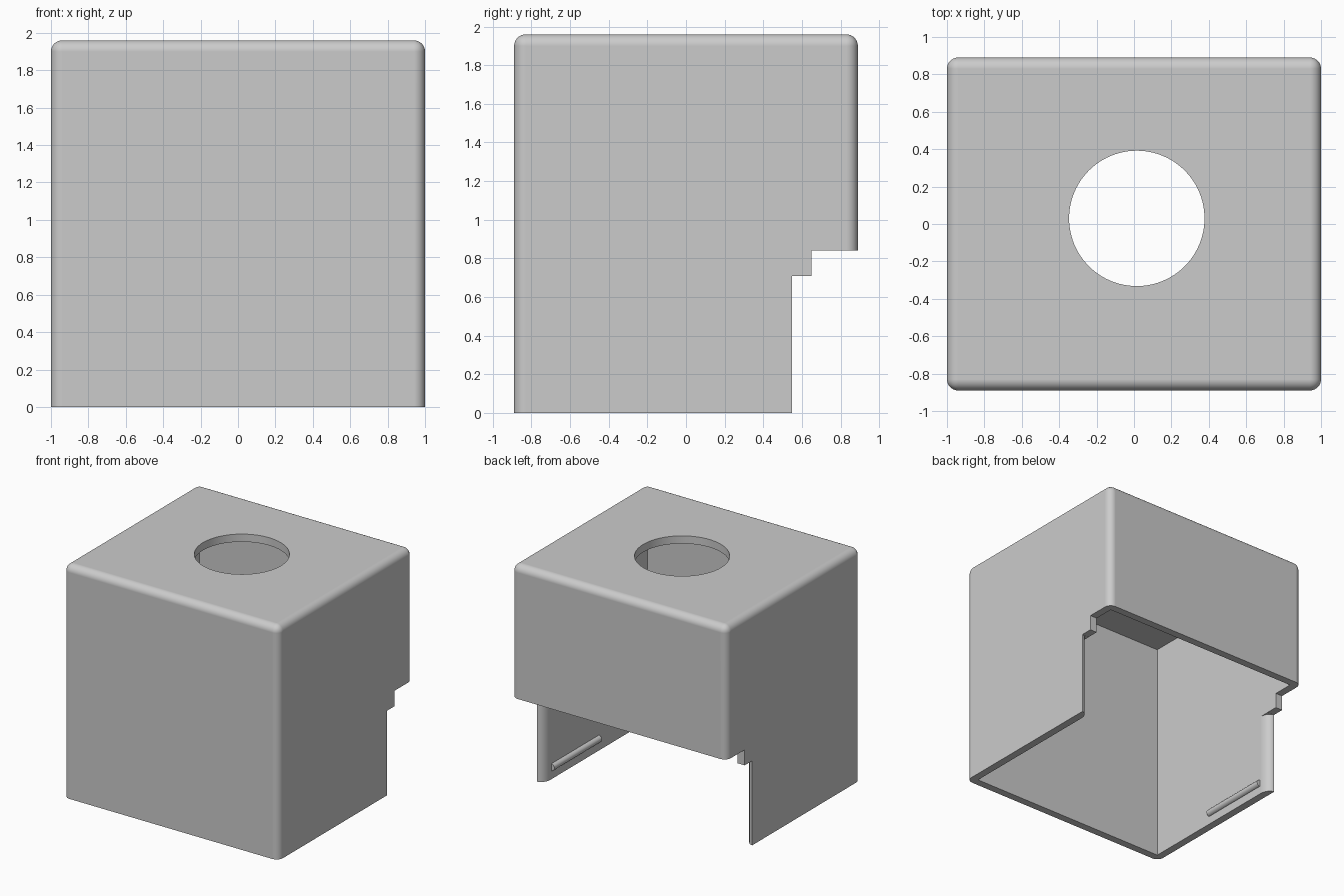
import bpy
import bmesh
from math import sin, cos, radians, tau

HALF_X, HALF_Y, HEIGHT = 1.0, 0.89, 1.96
WALL, ROUND = 0.065, 0.06
END_Y, STEP_Y, STEP_Z, BACK_Z = 0.55, 0.65, 0.71, 0.84

cube = bpy.data.objects.get("Cube")
if cube:
    bpy.data.objects.remove(cube, do_unlink=True)

grey = bpy.data.materials.new("plain grey")
grey.use_nodes = True
colour = (0.6, 0.6, 0.6, 1)
grey.diffuse_color = colour
grey.node_tree.nodes["Principled BSDF"].inputs["Base Color"].default_value = colour


def make_object(name, bm):
    bmesh.ops.recalc_face_normals(bm, faces=bm.faces)
    mesh = bpy.data.meshes.new(name)
    bm.to_mesh(mesh)
    bm.free()
    mesh.materials.append(grey)
    obj = bpy.data.objects.new(name, mesh)
    bpy.context.collection.objects.link(obj)
    return obj


def prism(name, profile, offset):
    """Extrude a closed outline of 3D points along offset."""
    bm = bmesh.new()
    face = bm.faces.new([bm.verts.new(p) for p in profile])
    result = bmesh.ops.extrude_face_region(bm, geom=[face], use_keep_orig=True)
    moved = [v for v in result["geom"] if isinstance(v, bmesh.types.BMVert)]
    bmesh.ops.translate(bm, verts=moved, vec=offset)
    return make_object(name, bm)


def rectangle(x, y, z):
    return [(-x, -y, z), (x, -y, z), (x, y, z), (-x, y, z)]


def cut(target, cutter):
    cutter.hide_render = True
    mod = target.modifiers.new("cut", "BOOLEAN")
    mod.operation = "DIFFERENCE"
    mod.solver = "EXACT"
    mod.object = cutter
    bpy.context.view_layer.objects.active = target
    bpy.ops.object.modifier_apply(modifier=mod.name)
    bpy.data.objects.remove(cutter, do_unlink=True)


def smooth(obj):
    bpy.ops.object.select_all(action="DESELECT")
    obj.select_set(True)
    bpy.context.view_layer.objects.active = obj
    bpy.ops.object.shade_smooth_by_angle(angle=radians(35))
    mod = obj.modifiers.new("even shading", "WEIGHTED_NORMAL")
    mod.keep_sharp = True


# Outer block, rounded everywhere except around the open bottom
cover = prism("box_cover", rectangle(HALF_X, HALF_Y, 0), (0, 0, HEIGHT))
bm = bmesh.new()
bm.from_mesh(cover.data)
edges = [e for e in bm.edges if any(v.co.z > 1 for v in e.verts)]
bmesh.ops.bevel(bm, geom=edges, offset=ROUND, segments=8, profile=0.5, affect="EDGES")
bm.to_mesh(cover.data)
bm.free()

# Square-cornered hollow
hollow = rectangle(HALF_X - WALL, HALF_Y - WALL, -0.1)
cut(cover, prism("hollow_cutter", hollow, (0, 0, HEIGHT - WALL + 0.1)))

# Round opening in the top
circle = [(0.015 + 0.362 * cos(tau * i / 96), 0.03 + 0.362 * sin(tau * i / 96), 1.7)
          for i in range(96)]
cut(cover, prism("opening_cutter", circle, (0, 0, 0.5)))

# Stepped cutaway at the lower back
steps = [(END_Y, -0.1), (END_Y, STEP_Z), (STEP_Y, STEP_Z),
         (STEP_Y, BACK_Z), (1.1, BACK_Z), (1.1, -0.1)]
cut(cover, prism("cutaway_cutter", [(-1.2, y, z) for y, z in steps], (2.4, 0, 0)))

for side, label in ((1, "left"), (-1, "right")):
    # Rounded inner edge at the back end of each side wall
    inner = HALF_X - WALL
    arc_y = END_Y - 0.09
    outline = [(inner - 0.02, arc_y - 0.01)]
    for i in range(11):
        t = radians(8.5 * i)
        outline.append((HALF_X - WALL * cos(t), arc_y + 0.09 * sin(t)))
    outline += [(HALF_X - 0.005, END_Y + 0.02), (inner - 0.02, END_Y + 0.02)]
    cut(cover, prism("edge_cutter", [(side * x, y, -0.1) for x, y in outline],
                     (0, 0, STEP_Z + 0.099)))

    # Low rounded catch ridge inside each side wall
    ridge = [(side * (inner + 0.005 - 0.033 * sin(tau * i / 32)), -0.18,
              0.1 + 0.03 * cos(tau * i / 32)) for i in range(17)]
    smooth(prism(label + "_catch_ridge", ridge, (0, 0.63, 0)))

smooth(cover)
